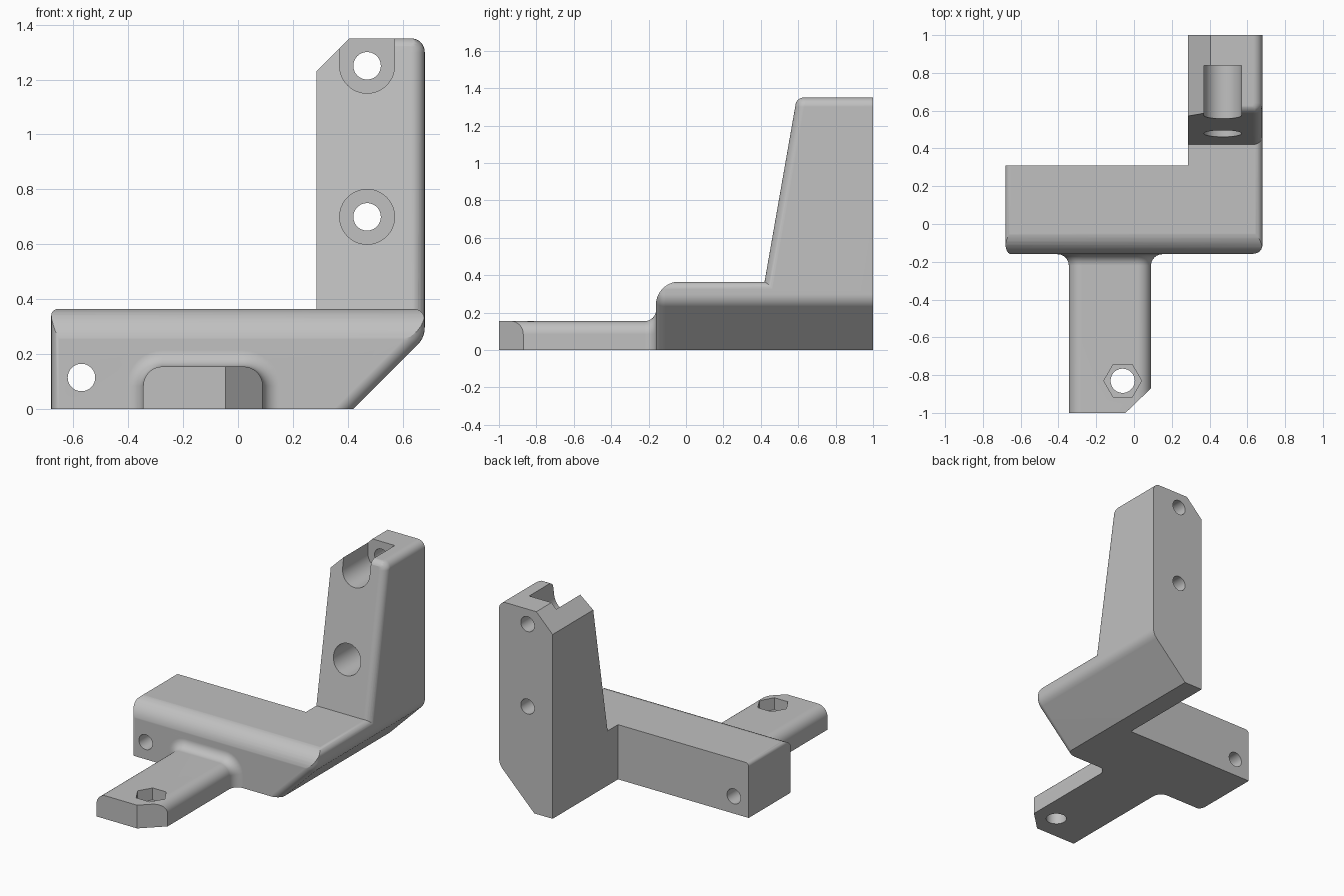
import bpy, bmesh
from math import sin, cos, pi, radians
from mathutils import Vector

cube = bpy.data.objects.get("Cube")
if cube:
    bpy.data.objects.remove(cube, do_unlink=True)

grey = bpy.data.materials.new("plain_grey")
grey.use_nodes = True
grey.diffuse_color = (0.53, 0.53, 0.53, 1)
grey.node_tree.nodes["Principled BSDF"].inputs["Base Color"].default_value = (0.53, 0.53, 0.53, 1)


def rounded(corners, seg=8):
    """2D outline from (a, b, radius) corners, with true arcs at the corners."""
    out = []
    n = len(corners)
    for i, (a, b, r) in enumerate(corners):
        p = Vector((a, b))
        if r <= 0:
            out.append(p)
            continue
        u = (Vector(corners[i - 1][:2]) - p).normalized()
        v = (Vector(corners[(i + 1) % n][:2]) - p).normalized()
        half = u.angle(v) / 2
        reach = r * cos(half) / sin(half)
        centre = p + (u + v).normalized() * (r / sin(half))
        start, end = p + u * reach - centre, p + v * reach - centre
        sweep = start.angle(end)
        for k in range(seg + 1):
            t = k / seg
            out.append(centre + (start * sin((1 - t) * sweep) + end * sin(t * sweep)) / sin(sweep))
    return out


def loft(name, sections):
    """Closed solid through a list of matching 3D rings."""
    bm = bmesh.new()
    rings = [[bm.verts.new(p) for p in s] for s in sections]
    n = len(rings[0])
    for lo, hi in zip(rings, rings[1:]):
        for i in range(n):
            j = (i + 1) % n
            bm.faces.new((lo[i], lo[j], hi[j], hi[i]))
    bm.faces.new(rings[0])
    bm.faces.new(rings[-1])
    bmesh.ops.recalc_face_normals(bm, faces=bm.faces)
    mesh = bpy.data.meshes.new(name)
    bm.to_mesh(mesh)
    bm.free()
    mesh.materials.append(grey)
    ob = bpy.data.objects.new(name, mesh)
    bpy.context.scene.collection.objects.link(ob)
    return ob


def prism(name, outline, axis, lo, hi):
    place = {"x": lambda p, h: (h, p[0], p[1]),
             "y": lambda p, h: (p[0], h, p[1]),
             "z": lambda p, h: (p[0], p[1], h)}[axis]
    return loft(name, [[place(p, h) for p in outline] for h in (lo, hi)])


def ring(a, b, r, n=48):
    return [(a + r * cos(2 * pi * i / n), b + r * sin(2 * pi * i / n)) for i in range(n)]


def combine(body, tool, operation):
    """Apply a boolean and discard the tool."""
    tool.hide_render = True
    mod = body.modifiers.new("cut", "BOOLEAN")
    mod.operation, mod.object, mod.solver = operation, tool, "EXACT"
    bpy.context.view_layer.update()
    graph = bpy.context.evaluated_depsgraph_get()
    mesh = bpy.data.meshes.new_from_object(body.evaluated_get(graph))
    body.modifiers.remove(mod)
    body.data = mesh
    bpy.data.objects.remove(tool, do_unlink=True)


STEPS = [radians(15 * k) for k in range(7)]
EDGE = 0.05


# Base block: outline seen from the front, inset near the front face to round it
def base_outline(d):
    left, right = -0.68 + d * 0.6, 0.68 - d
    foot = 0.42 - d * 1.414
    return rounded([(left, 0, 0), (foot, 0, 0), (right, right - foot, 0.09),
                    (right, 0.365, 0.04), (left, 0.365, 0.025)])


def front_rounding(outline, front):
    rings = []
    for t in STEPS:
        pts = outline(EDGE * (1 - sin(t)))
        rings.append([(p[0], front(p[1]) + EDGE * (1 - cos(t)), p[1]) for p in pts])
    rings.append([(p[0], 1, p[1]) for p in outline(0)])
    return rings


bracket = loft("bracket_body", front_rounding(base_outline, lambda z: -0.16))
combine(bracket, prism("back_notch", [(-1, 0.31), (0.285, 0.31), (0.285, 1.2), (-1, 1.2)],
                       "z", -0.2, 0.6), "DIFFERENCE")


# Upright with a leaning front face
def tower_outline(d):
    right = 0.68 - d
    return rounded([(0.285, 0.315, 0), (right, 0.315, 0), (right, 1.35, 0.05),
                    (0.405, 1.35, 0), (0.285, 1.23, 0)])


combine(bracket, loft("upright", front_rounding(
    tower_outline, lambda z: 0.42 + (z - 0.365) * 0.175)), "UNION")

# Side silhouette rounds the front top edges
side = rounded([(-0.161, -0.05, 0), (-0.161, 0.366, 0.125), (0.419, 0.366, 0),
                (0.591, 1.351, 0.05), (1.05, 1.351, 0), (1.05, -0.05, 0)], 10)
combine(bracket, prism("side_silhouette", side, "x", -1, 1), "INTERSECT")

# Front tongue with a flared root
FLARE = 0.06


def tongue_ring(y, d):
    pts = rounded([(-0.345 - d, 0, 0), (0.09 + d, 0, 0),
                   (0.09 + d, 0.155 + d, 0.07 + d), (-0.345 - d, 0.155 + d, 0.07 + d)])
    return [(p[0], y, p[1]) for p in pts]


rings = [tongue_ring(-1, 0)]
rings += [tongue_ring(-0.16 - FLARE + FLARE * sin(t), FLARE * (1 - cos(t))) for t in STEPS]
rings.append(tongue_ring(-0.1, FLARE))
tongue = loft("tongue", rings)
combine(tongue, prism("corner_cut", [(-0.18, -1.13), (0.3, -1.13), (0.225, -0.74)],
                      "z", -0.1, 0.4), "DIFFERENCE")
combine(bracket, tongue, "UNION")

# Nut pocket and bolt hole in the tongue
combine(bracket, prism("nut_pocket", ring(-0.06, -0.83, 0.1, 6), "z", 0.075, 0.4), "DIFFERENCE")
combine(bracket, prism("tongue_hole", ring(-0.06, -0.83, 0.064), "z", -0.2, 0.3), "DIFFERENCE")

# Bolt holes running front to back
for x, z, lo, hi in ((-0.57, 0.115, -0.4, 0.5), (0.47, 0.7, 0.3, 1.2), (0.47, 1.25, 0.3, 1.2)):
    combine(bracket, prism("bolt_hole", ring(x, z, 0.05), "y", lo, hi), "DIFFERENCE")

# Counterbores, the upper one open at the top
combine(bracket, prism("lower_counterbore", ring(0.47, 0.7, 0.1), "y", 0.3, 0.84), "DIFFERENCE")
slot = [(0.47 + 0.1 * cos(pi + pi * i / 24), 1.25 + 0.1 * sin(pi + pi * i / 24)) for i in range(25)]
slot += [(0.57, 1.5), (0.37, 1.5)]
combine(bracket, prism("upper_counterbore", slot, "y", 0.3, 0.84), "DIFFERENCE")

# Smooth the rounds, keep flat faces flat
bpy.ops.object.select_all(action="DESELECT")
bracket.select_set(True)
bpy.context.view_layer.objects.active = bracket
bpy.ops.object.shade_smooth_by_angle(angle=radians(28))
bracket.modifiers.new("flat_faces", "WEIGHTED_NORMAL").keep_sharp = True
